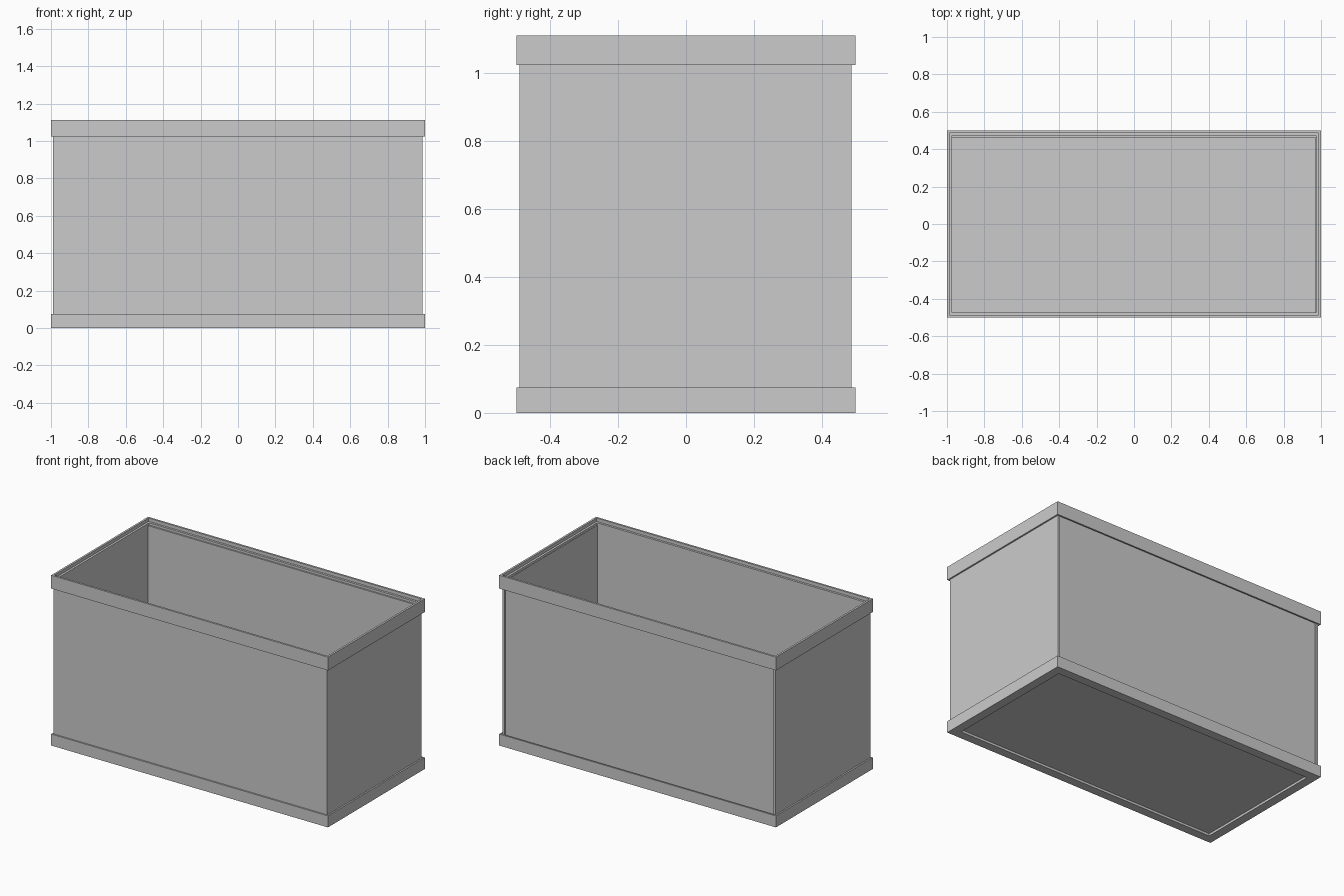
import bpy, bmesh

if "Cube" in bpy.data.objects:
    bpy.data.objects.remove(bpy.data.objects["Cube"])


def box(name, x0, x1, y0, y1, z0, z1):
    bm = bmesh.new()
    bmesh.ops.create_cube(bm, size=1)
    for v in bm.verts:
        v.co = ((x0 + x1) / 2 + v.co.x * (x1 - x0),
                (y0 + y1) / 2 + v.co.y * (y1 - y0),
                (z0 + z1) / 2 + v.co.z * (z1 - z0))
    finish(name, bm)


def frame(name, profile):
    """Sweep a closed (inset, z) profile around the rectangular outline."""
    bm = bmesh.new()
    rings = []
    for sx, sy in ((-1, -1), (1, -1), (1, 1), (-1, 1)):
        rings.append([bm.verts.new((sx * (1 - d), sy * (0.5 - d), z)) for d, z in profile])
    n = len(profile)
    for i in range(4):
        a, b = rings[i], rings[(i + 1) % 4]
        for j in range(n):
            k = (j + 1) % n
            bm.faces.new((a[j], b[j], b[k], a[k]))
    finish(name, bm)


def finish(name, bm):
    bmesh.ops.recalc_face_normals(bm, faces=bm.faces)
    mesh = bpy.data.meshes.new(name)
    bm.to_mesh(mesh)
    bm.free()
    bpy.context.collection.objects.link(bpy.data.objects.new(name, mesh))


# Bottom trim: outer wall with an inward lip under the floor
frame("bottom_trim", [(0, 0), (0.058, 0), (0.058, 0.015), (0.01, 0.015), (0.01, 0.075), (0, 0.075)])

# Top trim: outer wall with a recessed inner ledge
frame("top_trim", [(0, 1.025), (0.01, 1.025), (0.01, 1.075), (0.027, 1.075),
                   (0.027, 1.09), (0.013, 1.09), (0.013, 1.112), (0, 1.112)])

# Glass panels
z0, z1 = 0.015, 1.075
box("floor_panel", -0.973, 0.971, -0.475, 0.471, z0, 0.031)
box("left_panel", -0.989, -0.973, -0.49, 0.487, z0, z1)
box("right_panel", 0.971, 0.986, -0.49, 0.487, z0, z1)
box("front_panel", -0.973, 0.971, -0.49, -0.475, z0, z1)
box("back_panel", -0.973, 0.971, 0.463, 0.478, z0, z1)
